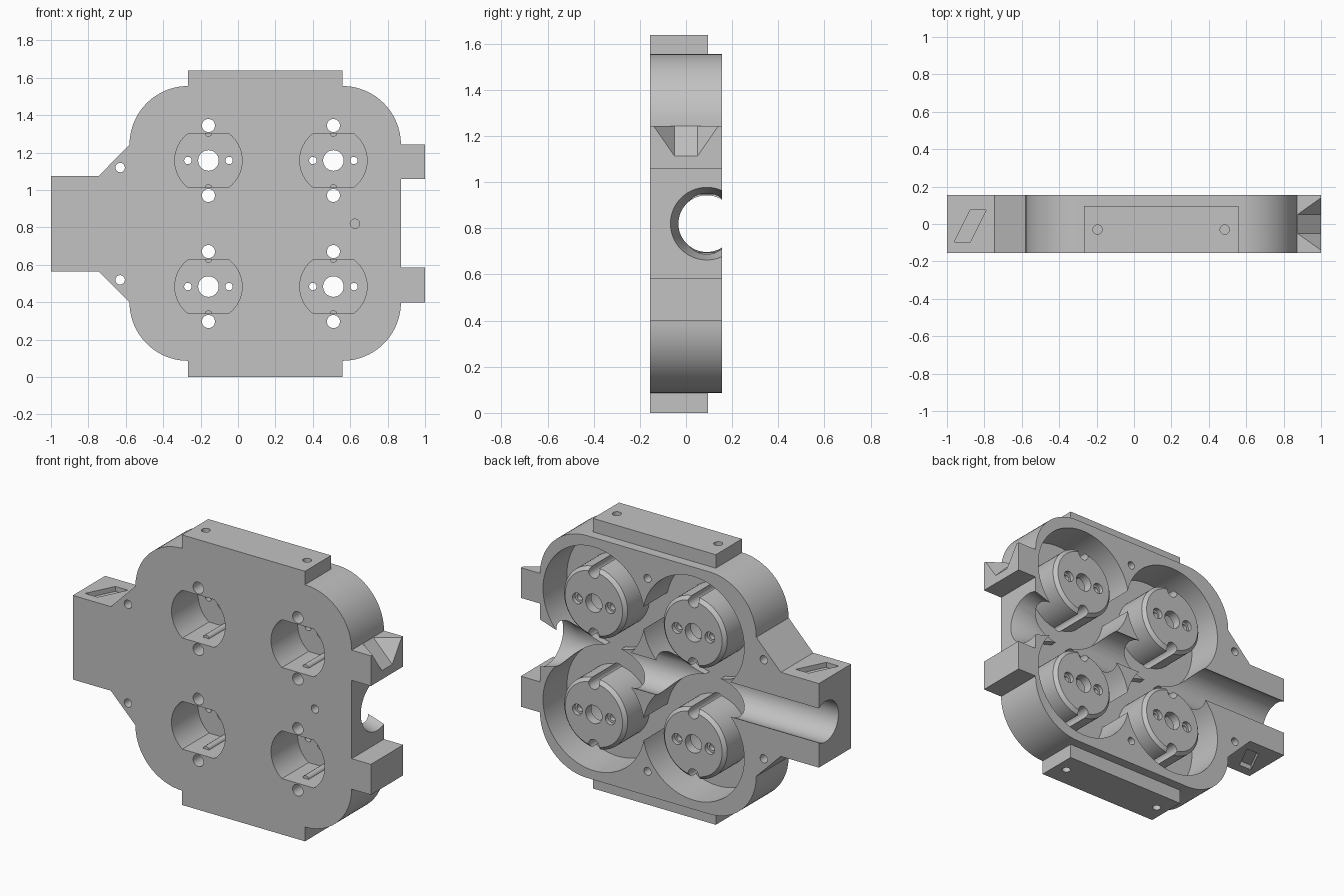
import bpy, bmesh
from math import sin, cos, asin, radians, degrees
from mathutils import Matrix, Vector

old = bpy.data.objects.get("Cube")
if old:
    bpy.data.objects.remove(old, do_unlink=True)

FRONT, BACK, OUT = -0.155, 0.155, 0.3
MID = 0.82                       # height of the feed channel
HUBS = [(x, z) for x in (-0.158, 0.51) for z in (0.484, 1.158)]

grey = bpy.data.materials.new("plain_grey")
grey.use_nodes = True
colour = (0.54, 0.54, 0.54, 1)
grey.diffuse_color = colour
grey.node_tree.nodes["Principled BSDF"].inputs["Base Color"].default_value = colour


def make(name, bm):
    bmesh.ops.recalc_face_normals(bm, faces=bm.faces)
    mesh = bpy.data.meshes.new(name)
    bm.to_mesh(mesh)
    bm.free()
    mesh.materials.append(grey)
    ob = bpy.data.objects.new(name, mesh)
    bpy.context.collection.objects.link(ob)
    return ob


def arc(cx, cz, r, a0, a1, n):
    return [(cx + r * cos(radians(a0 + (a1 - a0) * i / n)),
             cz + r * sin(radians(a0 + (a1 - a0) * i / n))) for i in range(n + 1)]


def prism(name, points, y0, y1):
    """Extrude an x-z outline along y."""
    bm = bmesh.new()
    face = bm.faces.new([bm.verts.new((x, y0, z)) for x, z in points])
    ext = bmesh.ops.extrude_face_region(bm, geom=[face])["geom"]
    bmesh.ops.translate(bm, vec=(0, y1 - y0, 0),
                        verts=[v for v in ext if isinstance(v, bmesh.types.BMVert)])
    return make(name, bm)


def cylinder(name, start, end, r0, r1=None, n=32, chamfer=0):
    start, end = Vector(start), Vector(end)
    axis = end - start
    bm = bmesh.new()
    turn = axis.to_track_quat('Z', 'Y').to_matrix().to_4x4()
    bmesh.ops.create_cone(bm, cap_ends=True, segments=n, radius1=r0,
                          radius2=r0 if r1 is None else r1, depth=axis.length,
                          matrix=Matrix.Translation((start + end) / 2) @ turn)
    if chamfer:
        cap = max(bm.faces, key=lambda f: f.calc_center_median().dot(axis))
        bmesh.ops.bevel(bm, geom=list(cap.edges), offset=chamfer, segments=1,
                        affect='EDGES', profile=0.5)
    return make(name, bm)


def hull(name, points):
    bm = bmesh.new()
    bmesh.ops.convex_hull(bm, input=[bm.verts.new(p) for p in points])
    return make(name, bm)


def box(name, lo, hi):
    return hull(name, [(x, y, z) for x in (lo[0], hi[0])
                       for y in (lo[1], hi[1]) for z in (lo[2], hi[2])])


def volume(ob):
    bm = bmesh.new()
    bm.from_mesh(ob.data)
    result = bm.calc_volume()
    bm.free()
    return result


def combine(target, tool, operation='DIFFERENCE'):
    """Boolean that keeps the target closed, trying a second solver if needed."""
    before = volume(target)
    mod = target.modifiers.new("shape", 'BOOLEAN')
    mod.operation, mod.object = operation, tool
    for solver in ('EXACT', 'MANIFOLD'):
        mod.solver = solver
        bm = bmesh.new()
        bm.from_object(target, bpy.context.evaluated_depsgraph_get())
        bmesh.ops.remove_doubles(bm, verts=bm.verts, dist=1e-6)
        grown = bm.calc_volume() > before
        closed = all(e.is_manifold for e in bm.edges)
        if closed and grown == (operation == 'UNION'):
            break
    target.modifiers.remove(mod)
    bm.to_mesh(target.data)
    bm.free()
    bpy.data.objects.remove(tool, do_unlink=True)


def hole(x, z, r, y0=-OUT, y1=OUT, n=32):
    combine(body, cylinder("hole", (x, y0, z), (x, y1, z), r, n=n))


# Outer plate: rounded corners, rails, feed arm and two lugs
outline = [(-1, 0.565), (-0.745, 0.565), (-0.58, 0.40)]
outline += arc(-0.267, 0.40, 0.313, 180, 270, 20)[1:]
outline += [(-0.267, 0), (0.558, 0)]
outline += arc(0.558, 0.40, 0.313, 270, 360, 20)
outline += [(1, 0.40), (1, 0.585), (0.871, 0.585), (0.871, 1.06), (1, 1.06), (1, 1.243)]
outline += arc(0.558, 1.243, 0.313, 0, 90, 20)
outline += [(0.558, 1.638), (-0.267, 1.638)]
outline += arc(-0.267, 1.243, 0.313, 90, 180, 20)
outline += [(-0.745, 1.075), (-1, 1.075)]
body = prism("housing", outline, FRONT, BACK)

# Rails are shallower than the plate
for z0, z1 in ((-0.2, 0.087), (1.556, 1.8)):
    combine(body, box("rail_step", (-0.4, 0.096, z0), (0.7, OUT, z1)))

# Feed channel with a flared mouth
combine(body, cylinder("channel", (-1.2, 0.09, MID), (1.2, 0.09, MID), 0.123, n=64))
combine(body, cylinder("mouth", (0.74, 0.09, MID), (0.88, 0.09, MID), 0.12, 0.16, n=64))

# Round wheel pockets
for x, z in HUBS:
    hole(x, z, 0.341, y0=-0.075, n=80)

# Motor hubs with chamfered rims, recesses and ribs
for x, z in HUBS:
    combine(body, cylinder("hub", (x, -0.1, z), (x, BACK, z), 0.213, n=64, chamfer=0.02),
            'UNION')
    flat = degrees(asin(0.145 / 0.18))
    shape = arc(x, z, 0.18, -flat, flat, 16) + arc(x, z, 0.18, 180 - flat, 180 + flat, 16)
    recess = prism("recess", shape, -OUT, 0.1)
    for side in (-1, 1):
        rib_z = z + side * 0.147
        combine(recess, cylinder("rib", (x, -0.08, rib_z), (x, 0.2, rib_z), 0.02, n=16))
    combine(body, recess)
    hole(x, z, 0.055)
    for side in (-1, 1):
        hole(x + side * 0.11, z, 0.02, n=20)
        hole(x + side * 0.11, z, 0.033, y0=0.13, n=24)
        hole(x, z + side * 0.187, 0.035)

# Screw holes
for side in (-1, 1):
    hole(-0.63, MID + side * 0.3, 0.025, n=24)
    hole(0.15, MID + side * 0.585, 0.024, y0=0, n=24)
    edge = MID + side * 0.82
    for x in (-0.195, 0.485):
        combine(body, cylinder("rail_hole", (x, -0.03, edge - side * 0.09),
                               (x, -0.03, edge + side * 0.1), 0.025, n=24))
hole(0.625, MID, 0.025, y1=-0.08, n=24)

# Slanted slots on the arm
slot = [(-0.96, -0.095), (-0.875, -0.095), (-0.79, 0.075), (-0.875, 0.075)]
for side in (-1, 1):
    depths = (MID + side * 0.225, MID + side * 0.35)
    combine(body, hull("slot", [(x, y, z) for x, y in slot for z in depths]))

# Sloped notch in the upper lug
notch = []
for s in (-1, 1):
    inner = Vector((0.873, s * 0.05, 1.243))
    wide = inner + Vector((0.127, s * 0.09, 0)) * 1.2
    low = inner + Vector((0.127, 0, -0.13)) * 1.2
    lift = Vector((0, 0, 0.1))
    notch += [inner, wide, low, inner + lift, wide + lift]
combine(body, hull("notch", notch))

bpy.ops.object.select_all(action='DESELECT')
body.select_set(True)
bpy.context.view_layer.objects.active = body
bpy.ops.object.shade_smooth_by_angle(angle=radians(30))
